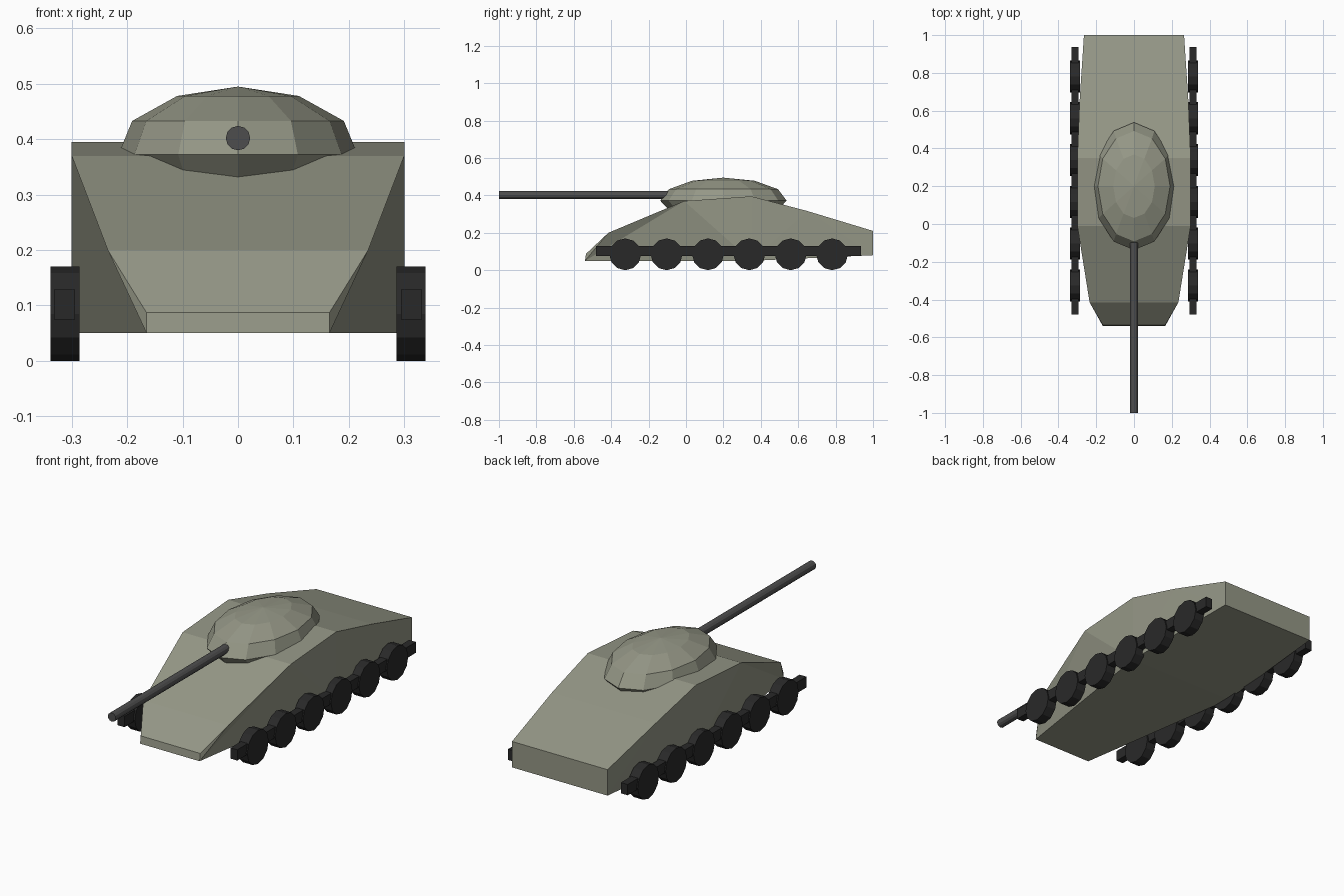
import bpy, bmesh, math
from mathutils import Matrix

if "Cube" in bpy.data.objects:
    bpy.data.objects.remove(bpy.data.objects["Cube"])


def paint(name, c):
    m = bpy.data.materials.new(name)
    m.diffuse_color = (*c, 1)
    m.use_nodes = True
    m.node_tree.nodes["Principled BSDF"].inputs["Base Color"].default_value = m.diffuse_color
    return m


olive = paint("olive", (0.30, 0.31, 0.24))
dark = paint("dark", (0.022, 0.022, 0.022))
steel = paint("steel", (0.075, 0.075, 0.075))


def finish(name, bm, mat):
    bmesh.ops.recalc_face_normals(bm, faces=bm.faces[:])
    me = bpy.data.meshes.new(name)
    bm.to_mesh(me)
    bm.free()
    me.materials.append(mat)
    ob = bpy.data.objects.new(name, me)
    bpy.context.collection.objects.link(ob)
    return ob


def cylinder(name, r, length, loc, axis, mat):
    bm = bmesh.new()
    rot = Matrix.Rotation(math.pi / 2, 4, axis)
    bmesh.ops.create_cone(bm, cap_ends=True, segments=12, radius1=r, radius2=r,
                          depth=length, matrix=Matrix.Translation(loc) @ rot)
    return finish(name, bm, mat)


# Hull: upper edge stations and lower edge stations as (half width, y, z)
upper = [(0.165, -0.535, 0.087), (0.235, -0.415, 0.20), (0.30, -0.01, 0.37),
         (0.30, 0.35, 0.395), (0.288, 0.65, 0.316), (0.265, 1.0, 0.21)]
lower = [(0.165, -0.54, 0.05), (0.30, 0.35, 0.05), (0.265, 1.0, 0.08)]
bm = bmesh.new()
U, L = [], []
for pts, rows in ((upper, U), (lower, L)):
    for x, y, z in pts:
        rows.append([bm.verts.new((s * x, y, z)) for s in (-1, 1)])
for rows in (U, L):
    for a, b in zip(rows, rows[1:]):
        bm.faces.new((a[0], a[1], b[1], b[0]))
for i in (0, -1):
    bm.faces.new((U[i][0], U[i][1], L[i][1], L[i][0]))
for s in (0, 1):
    u, l = [r[s] for r in U], [r[s] for r in L]
    for tri in ((l[0], u[0], u[1]), (l[0], u[1], u[2]), (l[0], u[2], l[1]),
                (l[1], u[2], u[3]), (l[1], u[3], u[4]), (l[1], u[4], l[2]),
                (l[2], u[4], u[5])):
        bm.faces.new(tri)
finish("hull", bm, olive)

# Turret: stacked 12-sided oval rings (x radius, y radius, z)
bm = bmesh.new()
rings = []
for rx, ry, z in ((0.18, 0.285, 0.315), (0.216, 0.338, 0.372),
                  (0.191, 0.292, 0.433), (0.11, 0.168, 0.478)):
    rings.append([bm.verts.new((rx * math.cos(k * math.pi / 6),
                                0.2 + ry * math.sin(k * math.pi / 6), z))
                  for k in range(12)])
for a, b in zip(rings, rings[1:]):
    for k in range(12):
        j = (k + 1) % 12
        bm.faces.new((a[k], a[j], b[j], b[k]))
bm.faces.new(rings[0])
peak = bm.verts.new((0, 0.2, 0.495))
for k in range(12):
    bm.faces.new((rings[-1][k], rings[-1][(k + 1) % 12], peak))
finish("turret", bm, olive)

# Gun barrel
cylinder("gun_barrel", 0.022, 1.0, (0, -0.5, 0.402), 'X', steel)

# Running gear: side beam and six wheels per side
for s, side in ((-1, "left"), (1, "right")):
    bm = bmesh.new()
    bmesh.ops.create_cube(bm, size=1, matrix=Matrix.Translation((s * 0.313, 0.228, 0.102))
                          @ Matrix.Diagonal((0.038, 1.416, 0.054, 1)))
    finish("track_beam_" + side, bm, dark)
    for i in range(6):
        cylinder(f"wheel_{side}_{i + 1}", 0.085, 0.052,
                 (s * 0.312, -0.325 + i * 0.2212, 0.085), 'Y', dark)
